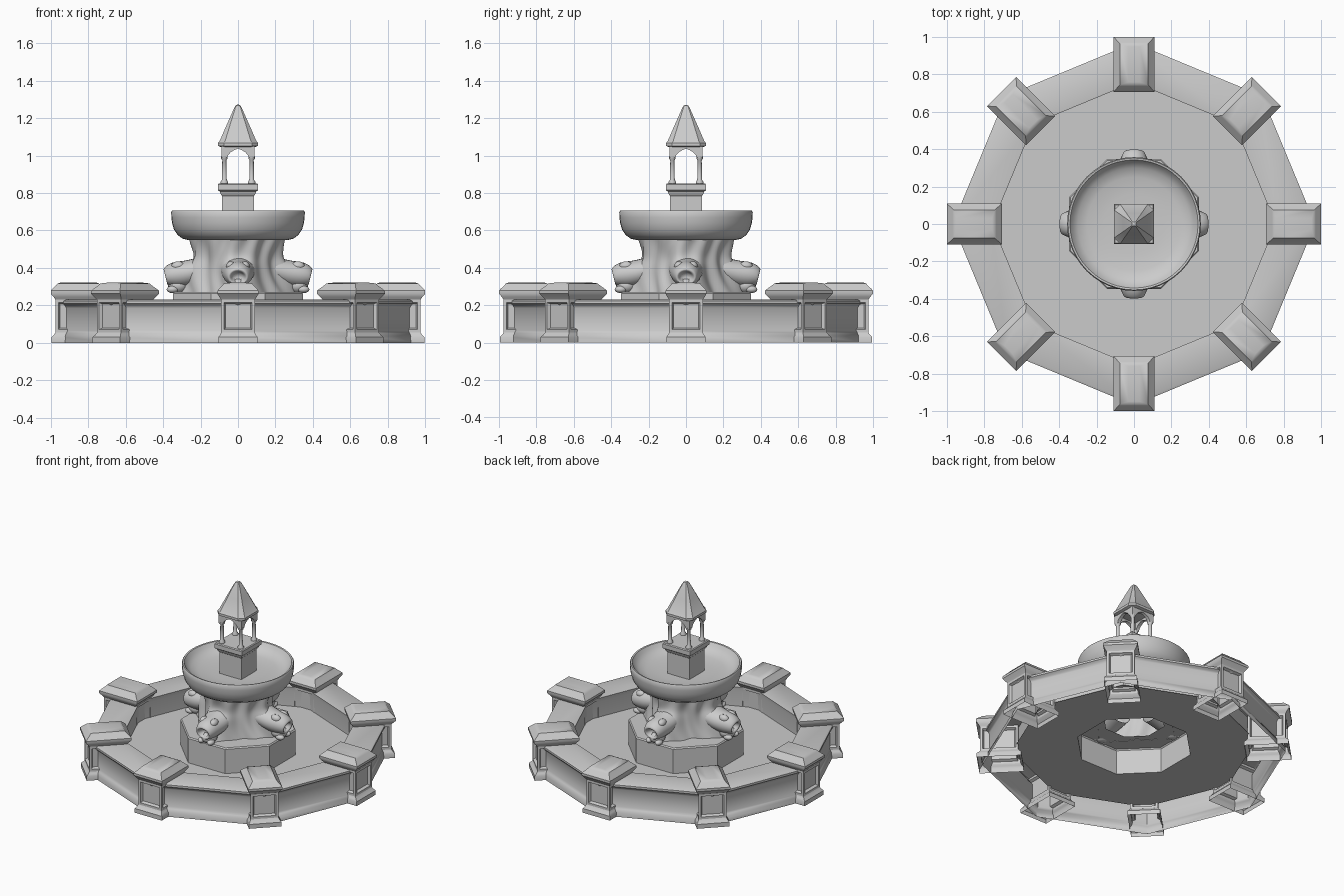
import bpy, bmesh
from math import sin, cos, pi, tau, radians, exp
from mathutils import Vector, Matrix

cube = bpy.data.objects.get("Cube")
if cube:
    bpy.data.objects.remove(cube, do_unlink=True)

stone = bpy.data.materials.new("grey stone")
stone.use_nodes = True
GREY = (0.6, 0.6, 0.6, 1)
stone.diffuse_color = GREY
stone.node_tree.nodes["Principled BSDF"].inputs["Base Color"].default_value = GREY


def finish(bm, name, smooth=None, subdiv=0):
    """Turn a bmesh into a stone object."""
    bmesh.ops.recalc_face_normals(bm, faces=bm.faces)
    mesh = bpy.data.meshes.new(name)
    bm.to_mesh(mesh)
    bm.free()
    mesh.materials.append(stone)
    ob = bpy.data.objects.new(name, mesh)
    bpy.context.collection.objects.link(ob)
    if subdiv:
        ob.modifiers.new("Subdivision", 'SUBSURF').levels = subdiv
    if smooth:
        bpy.ops.object.select_all(action='DESELECT')
        ob.select_set(True)
        bpy.context.view_layer.objects.active = ob
        bpy.ops.object.shade_smooth_by_angle(angle=radians(smooth))
    return ob


def loft(bm, rings, cap_start=False, cap_end=False):
    """Skin a list of equal closed rings; returns the side faces."""
    loops = [[bm.verts.new(p) for p in ring] for ring in rings]
    n = len(loops[0])
    sides = []
    for a, b in zip(loops, loops[1:]):
        for i in range(n):
            j = (i + 1) % n
            sides.append(bm.faces.new((a[i], a[j], b[j], b[i])))
    if cap_start:
        bm.faces.new(loops[0])
    if cap_end:
        bm.faces.new(loops[-1])
    return sides


def circle(r, z, n, phase=0.0, at=(0, 0)):
    return [Vector((at[0] + r * cos(tau * i / n + phase),
                    at[1] + r * sin(tau * i / n + phase), z)) for i in range(n)]


def rect(hx, hy, z, cx=0.0):
    return [Vector((cx + sx * hx, sy * hy, z))
            for sx, sy in ((-1, -1), (1, -1), (1, 1), (-1, 1))]


def chamfered(w, z, cut=.3):
    """Square ring with its corners cut off."""
    c = w * (1 - cut)
    return [Vector((x, y, z)) for x, y in ((w, -c), (w, c), (c, w), (-c, w),
                                           (-w, c), (-w, -c), (-c, -w), (c, -w))]


def lathe(name, profile, n, phase=0.0, smooth=None, caps=(False, False)):
    bm = bmesh.new()
    loft(bm, [circle(r, z, n, phase) for r, z in profile], *caps)
    return finish(bm, name, smooth)


def instances(source, name, count):
    """Repeat a part around the vertical axis."""
    for k in range(1, count):
        ob = source.copy()
        ob.name = f"{name}_{k + 1}"
        ob.rotation_euler.z = tau * k / count
        bpy.context.collection.objects.link(ob)


EIGHTH = pi / 8
FLOOR = .092

# Octagonal basin wall, open underneath
lathe("basin_wall", [(.765, FLOOR), (.762, .2), (.757, .228), (.765, .23),
                     (.955, .23), (.968, .224), (.968, .21), (.955, .2), (.947, .185),
                     (.947, .065), (.955, .05), (.965, .035), (.967, 0)], 8, smooth=40)

# Basin floor with the pedestal opening
bm = bmesh.new()
loft(bm, [circle(.375, FLOOR, 8, EIGHTH), circle(.78, FLOOR, 8)])
finish(bm, "basin_floor")

# Eight posts with recessed panels and hipped caps, open underneath
bm = bmesh.new()
C = .853
loft(bm, [rect(.142, .105, 0, C), rect(.142, .105, .03, C),
          rect(.13, .096, .042, C), rect(.122, .09, .055, C)])
panels = loft(bm, [rect(.122, .09, .055, C), rect(.122, .09, .23, C)])
bm.normal_update()
bmesh.ops.inset_individual(bm, faces=panels, thickness=.022, depth=0)
bmesh.ops.inset_individual(bm, faces=panels, thickness=.012, depth=-.018)
loft(bm, [rect(.122, .09, .23, C), rect(.132, .1, .245, C), rect(.147, .11, .262, C),
          rect(.147, .11, .278, C), rect(.14, .103, .286, C), rect(.117, .082, .308, C),
          rect(.11, .076, .317, C), rect(.095, .03, .322, C)], cap_end=True)
post = finish(bm, "post_1", 40)
instances(post, "post", 8)

# Pedestal, hollow, with a central opening under the rockwork
lathe("pedestal", [(.375, FLOOR), (.375, .262), (.368, .27), (.2, .27)], 8, EIGHTH)

# Folded rockwork column, with four ridges that swell out toward the spouts
bm = bmesh.new()
rings = []
for s in range(25):
    t = s / 24
    z = .268 + .29 * t
    swell = 1 / (1 + exp((z - .425) / .016))
    core = .225 - .02 * sin(pi * t)
    ring = []
    for i in range(96):
        a = tau * i / 96
        off = (a + pi / 4) % (pi / 2) - pi / 4
        ridge = exp(-(off / .4) ** 2)
        r = core + ridge * (.025 + .06 * swell) + .008 * cos(12 * a + 2.5 * sin(3 * t)) \
            + .005 * sin(7 * a + 5 * t)
        ring.append(Vector((r * cos(a), r * sin(a), z)))
    rings.append(ring)
loft(bm, rings)
finish(bm, "rockwork", 80)

# Four spout heads: hooded snout with an open mouth, brows, jaw and claws
bm = bmesh.new()
path = [(.16, .40, .1, .07), (.22, .385, .095, .07), (.27, .37, .088, .072),
        (.32, .365, .08, .074), (.355, .36, .072, .066), (.378, .355, .062, .054),
        (.39, .35, .054, .046), (.386, .35, .04, .033), (.345, .355, .03, .024)]
rings = []
for r, z, hw, hh in path:
    tilt = radians(14)
    up = Vector((sin(tilt), 0, cos(tilt)))
    rings.append([Vector((r, 0, z)) + Vector((0, hw * cos(a), 0)) + up * hh * sin(a)
                  for a in (tau * i / 12 for i in range(12))])
loft(bm, rings, cap_end=True)


def blob(at, size):
    m = Matrix.Translation(at) @ Matrix.Diagonal((*size, 1))
    bmesh.ops.create_uvsphere(bm, u_segments=10, v_segments=6, radius=1, matrix=m)


blob((.32, 0, .305), (.06, .06, .045))
for side in (-1, 1):
    blob((.32, side * .038, .41), (.04, .028, .026))
    blob((.35, side * .035, .285), (.035, .026, .02))
creature = finish(bm, "spout_head_1", 80, 1)
instances(creature, "spout_head", 4)

# Upper bowl
lathe("upper_bowl", [(.2, .55), (.27, .55), (.295, .556), (.322, .575), (.342, .605),
                     (.352, .64), (.356, .67), (.357, .698), (.352, .706), (.342, .704),
                     (.328, .682), (.3, .658), (.25, .644), (.16, .637), (.06, .635)],
      48, smooth=40, caps=(True, True))

# Square pier in the bowl with a moulded top
bm = bmesh.new()
loft(bm, [rect(w, w, z) for w, z in ((.085, .60), (.085, .785), (.093, .795), (.097, .808),
                                     (.107, .815), (.107, .845), (.102, .851))],
     cap_end=True)
finish(bm, "pier", 35)

# Lantern columns
bm = bmesh.new()
for x in (-.073, .073):
    for y in (-.073, .073):
        loft(bm, [circle(r, z, 12, at=(x, y)) for r, z in
                  ((.02, .85), (.02, .86), (.013, .87), (.011, .975), (.018, .985),
                   (.018, .995))], cap_end=True)
finish(bm, "lantern_columns", 40)

# Pointed arches on four sides
bm = bmesh.new()
half = [(.056, .99), (.052, 1.003), (.04, 1.017), (.02, 1.029)]
outline = [(-.088, 1.052), (-.088, .99)] + [(-x, z) for x, z in half] + [(0, 1.037)] \
    + half[::-1] + [(.088, .99), (.088, 1.052)]
for k in range(4):
    spin = Matrix.Rotation(k * pi / 2, 3, 'Z')
    loft(bm, [[spin @ Vector((x, y, z)) for x, z in outline] for y in (-.088, -.065)],
         True, True)
finish(bm, "lantern_arches")

# Spire with cut corners and a rounded tip
bm = bmesh.new()
loft(bm, [chamfered(w, z) for w, z in ((.09, 1.045), (.106, 1.052), (.106, 1.068),
                                       (.098, 1.078), (.058, 1.17), (.02, 1.255),
                                       (.012, 1.268), (.004, 1.272))], True, True)
finish(bm, "spire", 30)
